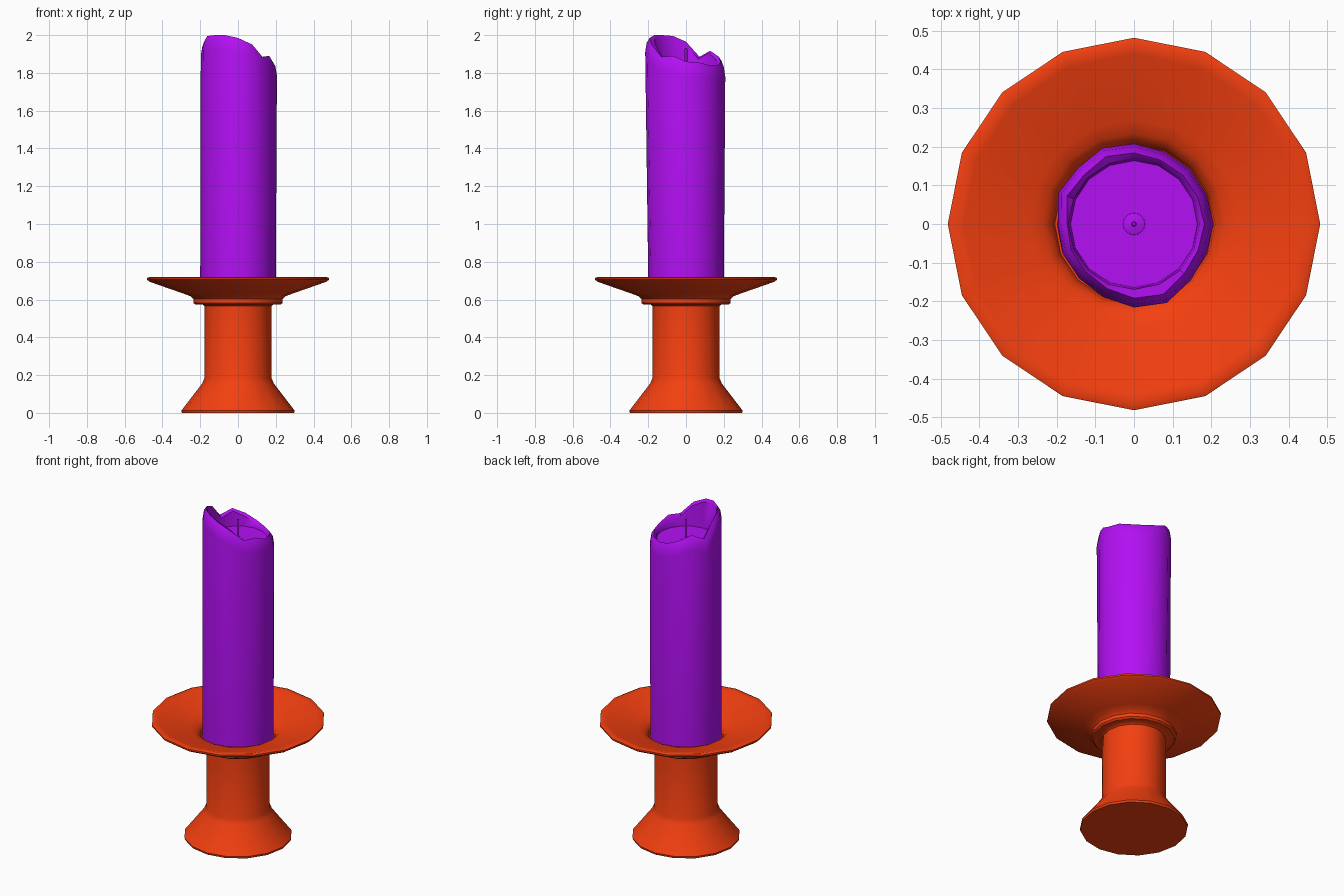
import bpy, bmesh, math

if "Cube" in bpy.data.objects:
    bpy.data.objects.remove(bpy.data.objects["Cube"])

SIDES = 16


def material(name, color):
    m = bpy.data.materials.new(name)
    m.diffuse_color = color
    m.use_nodes = True
    m.node_tree.nodes["Principled BSDF"].inputs["Base Color"].default_value = m.diffuse_color
    return m


def loft(name, rings, mat, angle):
    """Skin a list of rings, each SIDES (radius, z) pairs, and cap both ends."""
    bm = bmesh.new()
    loops = []
    for ring in rings:
        loop = []
        for i, (r, z) in enumerate(ring):
            a = 2 * math.pi * i / SIDES
            loop.append(bm.verts.new((r * math.cos(a), r * math.sin(a), z)))
        loops.append(loop)
    for lo, hi in zip(loops, loops[1:]):
        for i in range(SIDES):
            j = (i + 1) % SIDES
            bm.faces.new((lo[i], lo[j], hi[j], hi[i]))
    bm.faces.new(loops[0][::-1])
    bm.faces.new(loops[-1])
    bmesh.ops.recalc_face_normals(bm, faces=bm.faces)
    me = bpy.data.meshes.new(name)
    bm.to_mesh(me)
    bm.free()
    ob = bpy.data.objects.new(name, me)
    bpy.context.collection.objects.link(ob)
    me.materials.append(mat)
    bpy.ops.object.select_all(action='DESELECT')
    ob.select_set(True)
    bpy.context.view_layer.objects.active = ob
    bpy.ops.object.shade_smooth_by_angle(angle=math.radians(angle))
    return ob


def lathe(name, profile, mat, angle=40):
    return loft(name, [[p] * SIDES for p in profile], mat, angle)


orange = material("orange_glaze", (0.9, 0.05, 0.005, 1))
purple = material("purple_wax", (0.45, 0.005, 0.9, 1))

# Holder: flared foot, stem, collar and drip dish
lathe("candle_holder", [
    (0.297, 0), (0.30, 0.012), (0.19, 0.155), (0.178, 0.185), (0.177, 0.565),
    (0.187, 0.573), (0.226, 0.573), (0.236, 0.582), (0.236, 0.602),
    (0.25, 0.617), (0.29, 0.632), (0.468, 0.694), (0.482, 0.705),
    (0.482, 0.714), (0.468, 0.72), (0.44, 0.713), (0.27, 0.665),
    (0.235, 0.652), (0.21, 0.628), (0.205, 0.60)], orange)

# Candle: melted rim heights and shoulder bulges, counter-clockwise from +x
rim = [1.86, 1.855, 1.84, 1.84, 1.855, 1.885, 1.917, 1.885,
       1.965, 1.995, 2.0, 2.0, 1.985, 1.95, 1.885, 1.89]
bulge = [0.206, 0.203, 0.203, 0.203, 0.208, 0.213, 0.205, 0.212,
         0.197, 0.20, 0.20, 0.205, 0.216, 0.221, 0.207, 0.203]
POOL = 1.815
loft("candle", [
    [(0.20, 0.605)] * SIDES,
    [(0.20, 0.72)] * SIDES,
    [(b, h - 0.075) for b, h in zip(bulge, rim)],
    [(b - 0.008, h - 0.025) for b, h in zip(bulge, rim)],
    [(b - 0.024, h) for b, h in zip(bulge, rim)],
    [(0.169, h - 0.012) for h in rim],
    [(0.164, POOL)] * SIDES], purple, 45)

# Wick with a small wax mound at its foot
lathe("wick_mound", [(0.03, POOL - 0.005), (0.028, POOL + 0.002),
                     (0.01, POOL + 0.008)], purple)
lathe("wick", [(0.007, POOL - 0.005), (0.007, 1.925), (0.004, 1.932)], purple)
